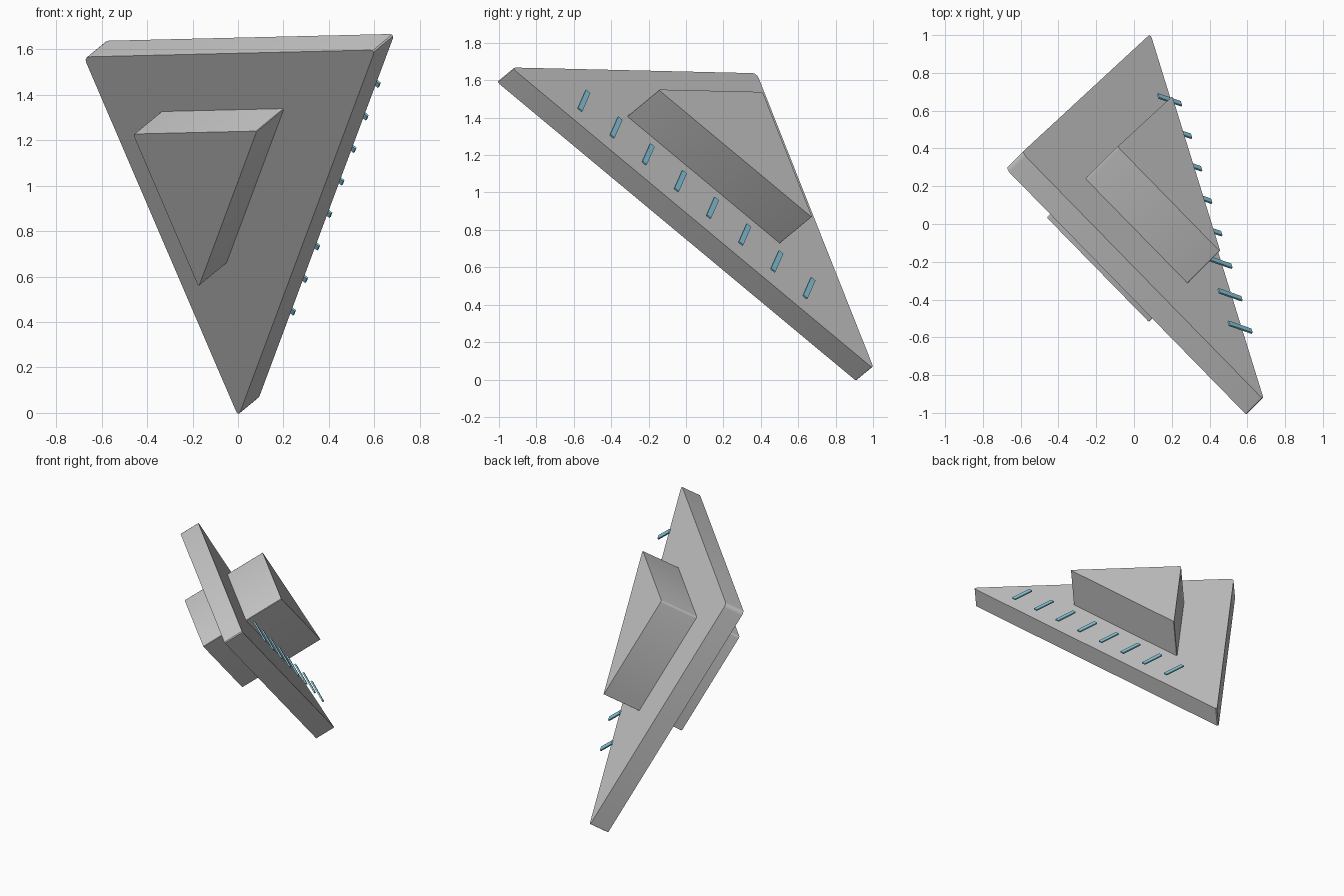
import bpy, bmesh, math
from mathutils import Matrix, Vector

if "Cube" in bpy.data.objects:
    bpy.data.objects.remove(bpy.data.objects["Cube"])

# Tilted frame: origin at the right-angle corner, u and v along the two legs
U = Vector((0.70, -0.716, 0.0167)).normalized()
V = Vector((0.371, 0.343, -0.864))
N = U.cross(V).normalized()
V = N.cross(U)
FRAME = Matrix((U, V, N)).transposed().to_4x4()
FRAME.translation = (-0.679, 0.293, 1.567)


def add_object(name, bm, material=None):
    mesh = bpy.data.meshes.new(name)
    bmesh.ops.recalc_face_normals(bm, faces=bm.faces)
    bm.transform(FRAME)
    bm.to_mesh(mesh)
    bm.free()
    obj = bpy.data.objects.new(name, mesh)
    bpy.context.collection.objects.link(obj)
    if material:
        mesh.materials.append(material)
    return obj


def triangle_prism(name, u, v, leg, low, high, rounding):
    """Right-angled triangular slab with slightly rounded upright edges."""
    bm = bmesh.new()
    base = bm.faces.new([bm.verts.new(p) for p in
                         ((u, v, low), (u + leg, v, low), (u, v + leg, low))])
    bmesh.ops.solidify  # operator availability only
    ext = bmesh.ops.extrude_face_region(bm, geom=[base], use_keep_orig=True)
    top = [g for g in ext["geom"] if isinstance(g, bmesh.types.BMVert)]
    bmesh.ops.translate(bm, verts=top, vec=(0, 0, high - low))
    upright = [e for e in bm.edges
               if abs(e.verts[0].co.z - e.verts[1].co.z) > 1e-4]
    bmesh.ops.bevel(bm, geom=upright, offset=rounding, segments=3,
                    profile=0.5, affect='EDGES')
    obj = add_object(name, bm)
    bpy.ops.object.select_all(action='DESELECT')
    obj.select_set(True)
    bpy.context.view_layer.objects.active = obj
    bpy.ops.object.shade_smooth_by_angle(angle=math.radians(40))
    return obj


# Large set-square plate and the small triangular block passing through it
triangle_prism("triangle_plate", 0, 0, 1.835, 0, 0.14, 0.03)
triangle_prism("center_block", 0.33, 0.285, 0.78, -0.196, 0.418, 0.013)

# Row of blue tick marks hovering along the long edge
blue = bpy.data.materials.new("tick_blue")
blue.diffuse_color = (0.25, 0.6, 0.75, 1)
blue.use_nodes = True
blue.node_tree.nodes["Principled BSDF"].inputs["Base Color"].default_value = blue.diffuse_color
STEP = 0.23 / math.sqrt(2)
for i in range(8):
    bm = bmesh.new()
    place = (Matrix.Translation((1.466 - i * STEP, 0.239 + i * STEP, 0.208))
             @ Matrix.Rotation(math.radians(45), 4, 'Z')
             @ Matrix.Diagonal((0.16, 0.03, 0.01, 1)))
    bmesh.ops.create_cube(bm, size=1, matrix=place)
    add_object(f"tick_mark_{i + 1}", bm, blue)
